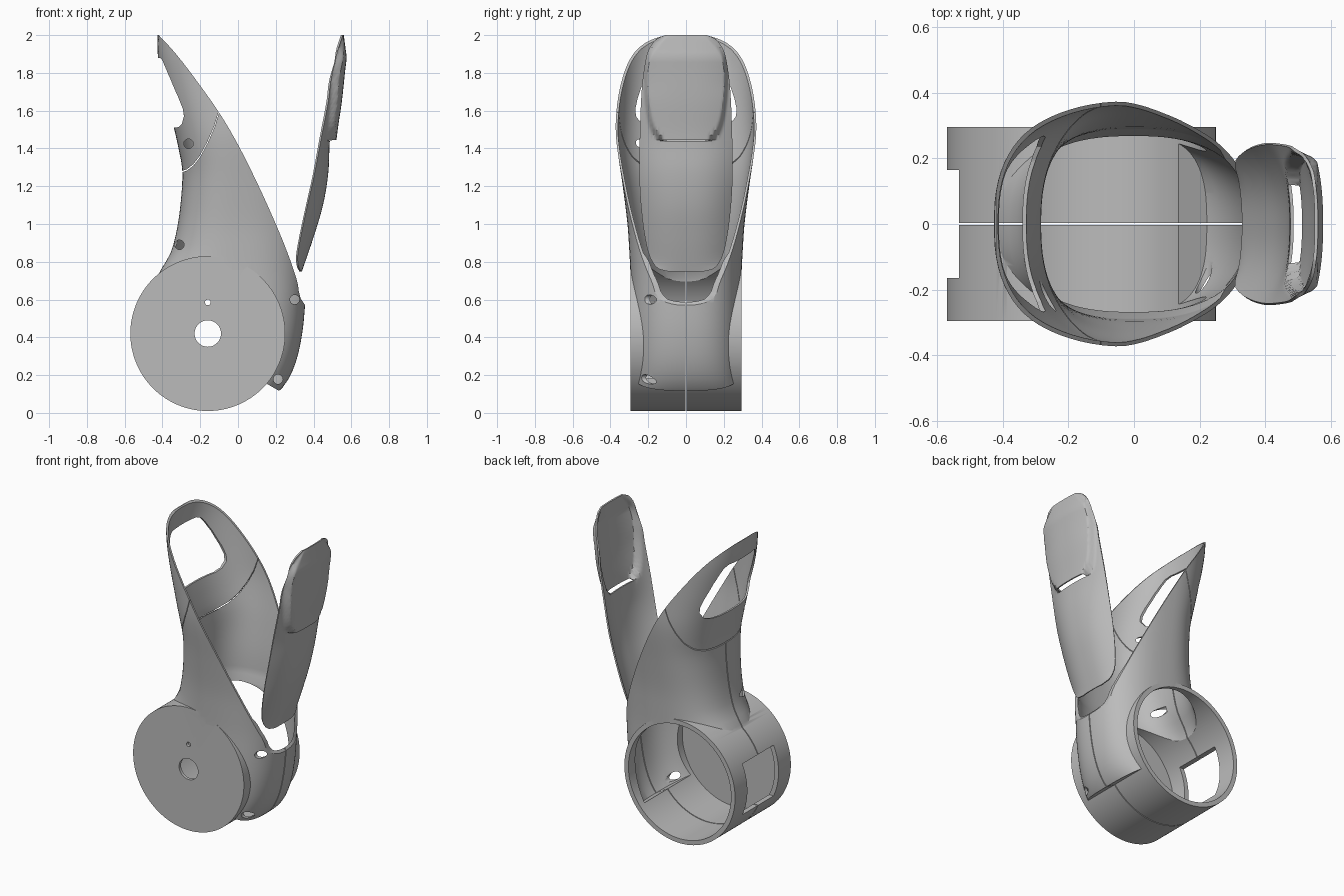
import bpy, bmesh, math
from mathutils import Matrix, Vector

default_cube = bpy.data.objects.get("Cube")
if default_cube:
    bpy.data.objects.remove(default_cube, do_unlink=True)

grey = bpy.data.materials.new("plain grey")
grey.use_nodes = True
grey.diffuse_color = (0.5, 0.5, 0.5, 1)
grey.node_tree.nodes["Principled BSDF"].inputs["Base Color"].default_value = grey.diffuse_color


def curve_value(table, t):
    """Smooth interpolation through (t, value) pairs."""
    last = len(table) - 1
    t = min(max(t, table[0][0]), table[last][0])
    i = max(k for k in range(last) if table[k][0] <= t)

    def slope(k):
        lo, hi = table[max(k - 1, 0)], table[min(k + 1, last)]
        return (hi[1] - lo[1]) / (hi[0] - lo[0])
    (ta, va), (tb, vb) = table[i], table[i + 1]
    h = tb - ta
    u = (t - ta) / h
    blend = u * u * (3 - 2 * u)
    return (va + (vb - va) * blend + h * u * (1 - u) ** 2 * slope(i)
            - h * u * u * (1 - u) * slope(i + 1))


def finish(name, bm, fix_normals=True):
    if fix_normals:
        bmesh.ops.recalc_face_normals(bm, faces=bm.faces)
    mesh = bpy.data.meshes.new(name)
    bm.to_mesh(mesh)
    bm.free()
    mesh.materials.append(grey)
    obj = bpy.data.objects.new(name, mesh)
    bpy.context.collection.objects.link(obj)
    return obj


def prism(name, outline, axis, start, end):
    """Extrude an outline of (across, height) points along x or y."""
    bm = bmesh.new()

    def place(p, depth):
        return (p[0], depth, p[1]) if axis == "y" else (depth, p[0], p[1])
    rings = [[bm.verts.new(place(p, d)) for p in outline] for d in (start, end)]
    n = len(outline)
    for ring in rings:
        bm.faces.new(ring)
    for i in range(n):
        j = (i + 1) % n
        bm.faces.new((rings[0][i], rings[0][j], rings[1][j], rings[1][i]))
    return finish(name, bm)


def disc(name, x, z, radius, start, end, sides=32):
    outline = [(x + radius * math.cos(math.tau * i / sides),
                z + radius * math.sin(math.tau * i / sides)) for i in range(sides)]
    return prism(name, outline, "y", start, end)


def box(name, x, y, z):
    return prism(name, [(x[0], z[0]), (x[1], z[0]), (x[1], z[1]), (x[0], z[1])], "y", *y)


def apply(obj, mod):
    bpy.context.view_layer.objects.active = obj
    bpy.ops.object.modifier_apply(modifier=mod.name)


def combine(obj, tool, operation="DIFFERENCE", keep=False):
    mod = obj.modifiers.new("combine", "BOOLEAN")
    mod.operation, mod.object, mod.solver = operation, tool, "EXACT"
    apply(obj, mod)
    if not keep:
        bpy.data.objects.remove(tool, do_unlink=True)


# Neck hull: reach to the back, reach to the front and half width by height
BACK = [(0.09, 0.1), (0.4, 0.3), (0.57, 0.4), (0.66, 0.44), (0.745, 0.415), (0.84, 0.36),
        (0.95, 0.328), (1.1, 0.305), (1.28, 0.295), (1.4, 0.315), (1.51, 0.34),
        (1.7, 0.39), (1.88, 0.424), (2.05, 0.425)]
FRONT = [(0.09, 0.19), (0.115, 0.22), (0.18, 0.268), (0.28, 0.31), (0.42, 0.34),
         (0.57, 0.355), (0.84, 0.37), (1.2, 0.4), (2.05, 0.425)]
WIDTH = [(0.09, 0.288), (0.57, 0.293), (0.72, 0.294), (0.85, 0.3), (1.0, 0.31),
         (1.2, 0.335), (1.45, 0.37), (1.6, 0.375), (2.05, 0.375)]


def hull(name, inset):
    bm = bmesh.new()
    rings, sides, levels = [], 80, 44
    for k in range(levels + 1):
        z = 0.09 + 1.96 * k / levels + (inset if k == levels else 0)
        back, front, half = (curve_value(t, z) - inset for t in (BACK, FRONT, WIDTH))
        if inset and z < 0.82:
            half = min(half, 0.268)
        ring = []
        for i in range(sides):
            a = math.tau * (i + 0.5) / sides
            c, s = math.cos(a), math.sin(a)
            x = math.copysign(abs(c) ** 0.8, c) * (front if c > 0 else back)
            ring.append(bm.verts.new((x, math.copysign(abs(s) ** 0.8, s) * half, z)))
        rings.append(ring)
    for lower, upper in zip(rings, rings[1:]):
        for i in range(sides):
            j = (i + 1) % sides
            bm.faces.new((lower[i], lower[j], upper[j], upper[i]))
    bm.faces.new(rings[0])
    bm.faces.new(rings[-1])
    # Slanted underside of the nose
    cut = bmesh.ops.bisect_plane(bm, geom=bm.verts[:] + bm.edges[:] + bm.faces[:],
                                 plane_co=Vector((0.22, 0, 0.115 + inset * 1.5)),
                                 plane_no=Vector((-0.58, 0, -1)), clear_outer=True)
    rim = [e for e in cut["geom_cut"] if isinstance(e, bmesh.types.BMEdge)]
    bmesh.ops.edgeloop_fill(bm, edges=rim)
    return finish(name, bm)


# Hollow neck joined to a drum that is closed on the front and open behind
DRUM_X, DRUM_Z = -0.16, 0.42
body = hull("main_shell", 0)
combine(body, disc("drum", DRUM_X, DRUM_Z, 0.41, -0.295, 0.295, 128), "UNION")
combine(body, hull("neck_cavity", 0.012))
combine(body, disc("drum_cavity", DRUM_X, DRUM_Z, 0.38, -0.275, 0.36, 128))

# Sloping rim of the scoop
RIM = [(0.5, 0.5), (0.57, 0.355), (0.71, 0.31), (0.84, 0.265), (1.0, 0.2), (1.21, 0.105),
       (1.42, 0.0), (1.59, -0.1), (1.8, -0.25), (1.92, -0.345), (2.0, -0.42)]
slope = [(curve_value(RIM, z), z) for z in [0.57 + 1.43 * i / 40 for i in range(41)]]
combine(body, prism("rim_cut", slope + [(-0.7, 2.0), (-0.7, 2.3), (0.8, 2.3), (0.8, 0.57)],
                    "y", -0.6, 0.6))

# Rear window in the neck
half_window = [(0.13, 1.88), (0.165, 1.865), (0.19, 1.83), (0.22, 1.77), (0.255, 1.67),
               (0.268, 1.61), (0.265, 1.57), (0.235, 1.53), (0.19, 1.513), (0.12, 1.51)]
window = half_window + [(-y, z) for y, z in reversed(half_window)]
combine(body, prism("window_cut", window, "x", -0.8, -0.2))

# Rectangular port in the drum, axle hole and screw holes
combine(body, box("port_cut", (-0.8, -0.4), (-0.165, 0.165), (0.25, 0.59)))
for x, z, radius in [(DRUM_X, DRUM_Z, 0.07), (DRUM_X, 0.585, 0.015), (-0.262, 1.425, 0.025),
                     (-0.31, 0.89, 0.025), (0.3, 0.6, 0.025), (0.212, 0.178, 0.025)]:
    combine(body, disc("hole_cut", x, z, radius, -0.6, -0.08))

# Separate upper cap, with a narrow seam below it
seam = [(-0.06, 1.7), (-0.1, 1.59), (-0.125, 1.51), (-0.16, 1.43), (-0.2, 1.355),
        (-0.235, 1.31), (-0.27, 1.283), (-0.31, 1.27), (-0.7, 1.265)]
beyond = [(-0.7, 2.3), (0.0, 2.3)]
cap = body.copy()
cap.data = body.data.copy()
cap.name = "upper_cap"
bpy.context.collection.objects.link(cap)
combine(body, prism("seam_cut", seam + beyond, "y", -0.6, 0.6))
raised = [(x - 0.002, z + 0.006) for x, z in seam]
combine(cap, prism("cap_region", raised + beyond, "y", -0.6, 0.6), "INTERSECT")

# Split between the two halves of the main shell
combine(body, box("split_cut", (-0.9, 0.9), (-0.003, 0.003), (-0.2, 2.2)))

# Front cover: side edge, crown, half width, and the raised pad on its upper part
EDGE = [(0.748, 0.334), (0.77, 0.322), (0.82, 0.315), (0.92, 0.33), (1.1, 0.368),
        (1.25, 0.402), (1.45, 0.44), (1.65, 0.478), (1.75, 0.49), (1.9, 0.522), (2.0, 0.555)]
CROWN = [(0.748, 0.338), (0.93, 0.4), (1.1, 0.45), (1.27, 0.478), (1.45, 0.487),
         (1.65, 0.515), (1.85, 0.537), (2.0, 0.56)]
COVER = [(0.748, 0.09), (0.76, 0.14), (0.79, 0.172), (0.85, 0.2), (1.0, 0.228), (1.2, 0.245),
         (1.4, 0.246), (1.7, 0.235), (1.85, 0.217), (1.93, 0.195), (1.98, 0.155), (2.0, 0.11)]
PAD = [(1.445, 0.13), (1.5, 0.175), (1.6, 0.2), (1.75, 0.213), (1.9, 0.195), (2.0, 0.1)]
STEP = 1.445


def cover_point(z, s, padded):
    y = s * curve_value(COVER, z)
    edge, crown = curve_value(EDGE, z), curve_value(CROWN, z)
    x = edge + (crown - edge) * (1 - abs(s) ** 2.5)
    if padded:
        t = min(max((curve_value(PAD, z) + 0.012 - abs(y)) / 0.025, 0), 1)
        x += 0.035 * t * t * (3 - 2 * t) * min(1, (2.0 - z) / 0.12)
    return x, y, z


heights = [(0.748 + d, False) for d in (0, 0.005, 0.012, 0.025, 0.042)]
heights += [(0.82 + (STEP - 0.825) * i / 20, False) for i in range(21)]
heights += [(STEP + 0.515 * i / 20, True) for i in range(21)]
heights += [(2.0 - d, True) for d in (0.03, 0.02, 0.01, 0.004, 0)]
columns = 60
bm = bmesh.new()
grid = [[bm.verts.new(cover_point(z, 2 * j / columns - 1, padded)) for j in range(columns + 1)]
        for z, padded in heights]
for (z, _), lower, upper in zip(heights, grid, grid[1:]):
    vent_row = abs(z - STEP + 0.005) < 0.001
    for j in range(columns):
        # Leave an open vent under the pad
        if not (vent_row and abs(lower[j].co.y + lower[j + 1].co.y) < 0.24):
            bm.faces.new((lower[j], lower[j + 1], upper[j + 1], upper[j]))
cover = finish("front_cover", bm, False)
shell = cover.modifiers.new("thickness", "SOLIDIFY")
shell.thickness, shell.offset = 0.01, -1
apply(cover, shell)

# Smooth shading with crisp edges
bpy.ops.object.select_all(action="DESELECT")
for obj in (body, cap, cover):
    obj.select_set(True)
bpy.context.view_layer.objects.active = body
bpy.ops.object.shade_smooth_by_angle(angle=math.radians(30))
